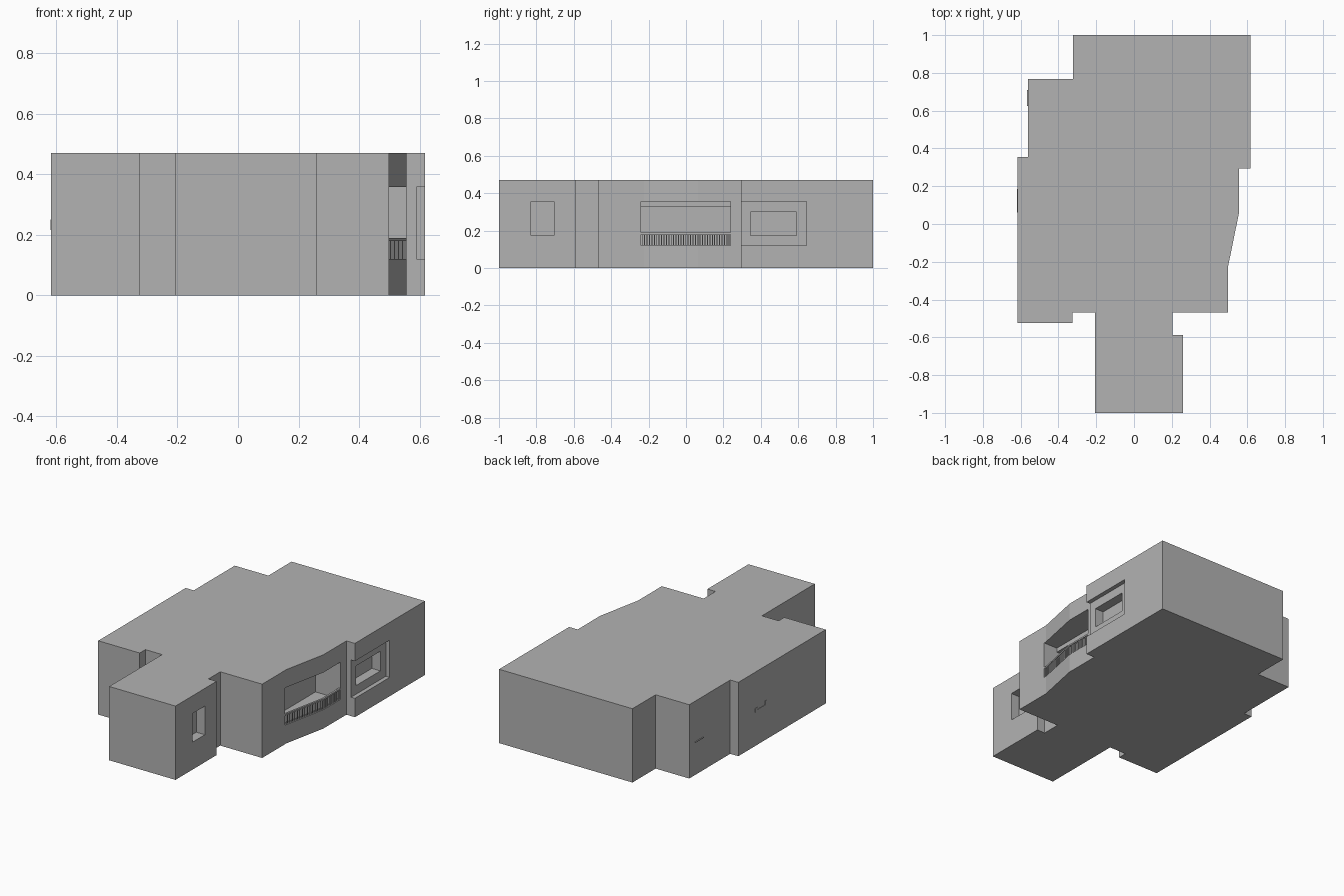
import bpy, bmesh, math
from mathutils import Vector

cube = bpy.data.objects.get("Cube")
if cube:
    bpy.data.objects.remove(cube, do_unlink=True)

HEIGHT = 0.47

plaster = bpy.data.materials.new("grey plaster")
plaster.use_nodes = True
GREY = (0.45, 0.45, 0.45, 1)
plaster.diffuse_color = GREY
plaster.node_tree.nodes["Principled BSDF"].inputs["Base Color"].default_value = GREY


def finish(name, bm):
    bmesh.ops.recalc_face_normals(bm, faces=bm.faces)
    mesh = bpy.data.meshes.new(name)
    bm.to_mesh(mesh)
    bm.free()
    mesh.materials.append(plaster)
    obj = bpy.data.objects.new(name, mesh)
    bpy.context.collection.objects.link(obj)
    return obj


def prism(name, outline, z0, z1):
    bm = bmesh.new()
    face = bm.faces.new([bm.verts.new((x, y, z0)) for x, y in outline])
    top = bmesh.ops.extrude_face_region(bm, geom=[face])["geom"]
    verts = [v for v in top if isinstance(v, bmesh.types.BMVert)]
    bmesh.ops.translate(bm, verts=verts, vec=(0, 0, z1 - z0))
    return finish(name, bm)


def box(name, x, y, z):
    return prism(name, [(x[0], y[0]), (x[1], y[0]), (x[1], y[1]), (x[0], y[1])], *z)


# Stepped body of the building
footprint = [
    (-0.617, -0.525), (-0.325, -0.525), (-0.325, -0.468), (-0.207, -0.468),
    (-0.207, -1), (0.26, -1), (0.26, -0.587), (0.203, -0.587),
    (0.203, -0.468), (0.498, -0.468), (0.498, -0.225), (0.557, 0.065),
    (0.557, 0.295), (0.617, 0.295), (0.617, 1), (-0.323, 1),
    (-0.323, 0.767), (-0.56, 0.767), (-0.56, 0.355), (-0.617, 0.355)]
body = prism("building_body", footprint, 0, HEIGHT)

# Openings cut into the right-hand walls
openings = {
    "front_window": ((0.2, 0.3), (-0.828, -0.705), (0.175, 0.357)),
    "balcony": ((0.38, 0.7), (-0.24, 0.237), (0.12, 0.357)),
    "window_surround": ((0.59, 0.7), (0.28, 0.645), (0.12, 0.357)),
    "rear_window": ((0.53, 0.7), (0.345, 0.59), (0.175, 0.3)),
}
for name, size in openings.items():
    cutter = box(name + "_cutter", *size)
    cutter.hide_render = True
    cutter.hide_viewport = True
    cutter.display_type = 'WIRE'
    cut = body.modifiers.new(name, 'BOOLEAN')
    cut.operation = 'DIFFERENCE'
    cut.solver = 'EXACT'
    cut.object = cutter

# Apply the cuts, then drop the helpers
depsgraph = bpy.context.evaluated_depsgraph_get()
cut_mesh = bpy.data.meshes.new_from_object(body.evaluated_get(depsgraph))
body.modifiers.clear()
body.data = cut_mesh
for name in openings:
    bpy.data.objects.remove(bpy.data.objects[name + "_cutter"], do_unlink=True)

# Beam along the back of the balcony
box("balcony_beam", (0.378, 0.4), (-0.24, 0.237), (0.33, 0.358))

# Railing that follows the bent wall
rail_line = [Vector(p) for p in
             [(0.492, -0.24), (0.492, -0.225), (0.551, 0.065), (0.551, 0.237)]]
half = Vector((0.006, 0))
outline = [p + half for p in rail_line] + [p - half for p in reversed(rail_line)]
prism("balcony_handrail", outline, 0.18, 0.19)


def rail_x(y):
    for a, b in zip(rail_line, rail_line[1:]):
        if y <= b.y:
            return a.x + (b.x - a.x) * (y - a.y) / (b.y - a.y)
    return rail_line[-1].x


COUNT = 37
bm = bmesh.new()
for i in range(COUNT):
    y = -0.234 + 0.465 * i / (COUNT - 1)
    post = bmesh.ops.create_cube(bm, size=1)["verts"]
    bmesh.ops.scale(bm, verts=post, vec=(0.005, 0.005, 0.062))
    bmesh.ops.translate(bm, verts=post, vec=(rail_x(y), y, 0.15))
finish("balcony_balusters", bm)

# Slim ledges on the left-hand walls
box("rear_ledge", (-0.566, -0.55), (0.625, 0.71), (0.208, 0.212))
box("middle_ledge", (-0.619, -0.6), (0.06, 0.185), (0.215, 0.225))
box("middle_ledge_end", (-0.619, -0.6), (0.06, 0.085), (0.225, 0.25))
box("middle_ledge_stub", (-0.619, -0.6), (0.165, 0.185), (0.225, 0.24))
